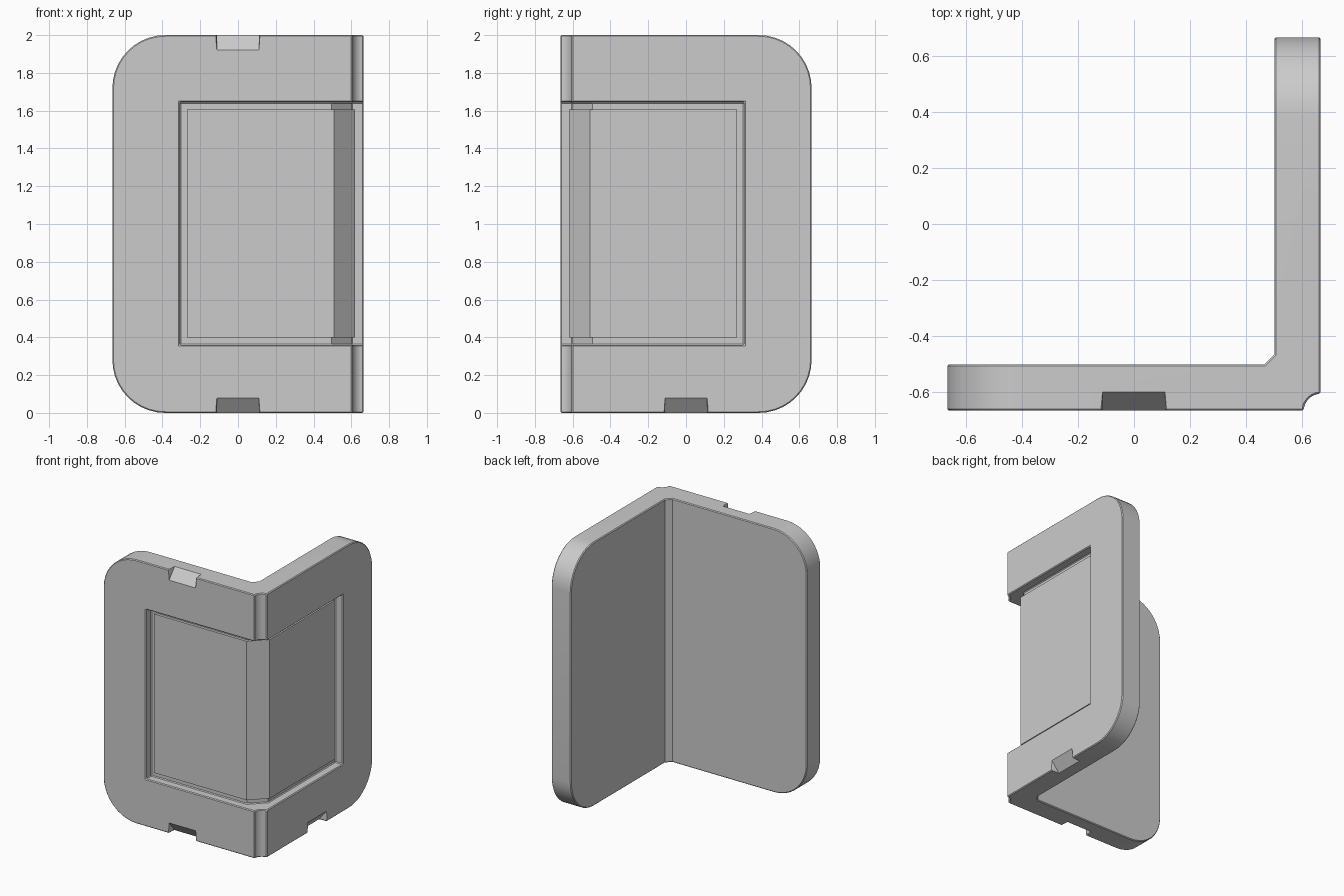
import bpy, bmesh, math
from mathutils import Vector

if "Cube" in bpy.data.objects:
    bpy.data.objects.remove(bpy.data.objects["Cube"])

H = 0.665          # half width of each wing
T = 0.5            # inner face of the walls


def prism(name, pts, sweep, swap=False):
    """Extrude a closed 3D outline along a vector; swap mirrors across the L corner."""
    bm = bmesh.new()
    face = bm.faces.new([bm.verts.new(p) for p in pts])
    new = bmesh.ops.extrude_face_region(bm, geom=[face])["geom"]
    bmesh.ops.translate(bm, vec=Vector(sweep),
                        verts=[v for v in new if isinstance(v, bmesh.types.BMVert)])
    if swap:
        for v in bm.verts:
            v.co = Vector((-v.co.y, -v.co.x, v.co.z))
    bmesh.ops.recalc_face_normals(bm, faces=bm.faces)
    me = bpy.data.meshes.new(name)
    bm.to_mesh(me)
    bm.free()
    ob = bpy.data.objects.new(name, me)
    bpy.context.collection.objects.link(ob)
    return ob


def apply_mod(ob, mod):
    bpy.context.view_layer.objects.active = ob
    bpy.ops.object.modifier_apply(modifier=mod.name)


def cut(ob, tool, op="DIFFERENCE"):
    m = ob.modifiers.new("cut", "BOOLEAN")
    m.operation, m.solver, m.object = op, "EXACT", tool
    tool.hide_render = True
    apply_mod(ob, m)
    bpy.data.objects.remove(tool)


def arc(cx, cy, r, a0, a1, n):
    return [(cx + r * math.cos(math.radians(a0 + (a1 - a0) * i / n)),
             cy + r * math.sin(math.radians(a0 + (a1 - a0) * i / n))) for i in range(n + 1)]


# L-shaped wall with a concave groove down the outer corner
plan = [(-0.8, -T), (-0.8, -H)] + arc(H, -H, 0.06, 180, 90, 6) + \
       [(H, 0.8), (T, 0.8), (T, -0.465), (0.465, -T)]
wall = prism("corner_wall", [(x, y, 0) for x, y in plan], (0, 0, 2))

# Rounded free ends of both wings
r = 0.28
outline = [(1, 0), (1, 2)] + arc(-H + r, 2 - r, r, 90, 180, 10) + arc(-H + r, r, r, 180, 270, 10)
for swap in (False, True):
    cut(wall, prism("outline", [(x, -1, z) for x, z in outline], (0, 2, 0), swap), "INTERSECT")

# Recess wrapping around the corner
recess = [(-0.308, -0.6), (0.495, -0.6), (0.6, -0.495), (0.6, 0.308),
          (1, 0.308), (1, -1), (-0.308, -1)]
cut(wall, prism("recess", [(x, y, 0.36) for x, y in recess], (0, 0, 1.285)))

# Sloped notches in the middle of the top and bottom edges
for swap in (False, True):
    for z0, s in ((2, 1), (0, -1)):
        slope = [(-0.583, z0 + s * 0.02), (-0.682, z0 - s * 0.1), (-0.8, z0 - s * 0.1),
                 (-0.8, z0 + s * 0.02)]
        cut(wall, prism("notch", [(-0.112, y, z) for y, z in slope], (0.222, 0, 0), swap))

# Fine edge softening
b = wall.modifiers.new("bevel", "BEVEL")
b.width, b.segments, b.limit_method = 0.006, 1, "ANGLE"
b.angle_limit = math.radians(60)
b.use_clamp_overlap = False
apply_mod(wall, b)

# Raised plate inside the recess, chamfered at the corner
plate = [(-0.27, -0.62), (0.507, -0.62), (0.62, -0.507), (0.62, 0.27),
         (0.58, 0.27), (0.58, -0.48), (0.48, -0.58), (-0.27, -0.58)]
panel = prism("inset_plate", [(x, y, 0.4) for x, y in plate], (0, 0, 1.205))

# Smooth shading on the curved edges
bpy.ops.object.select_all(action="DESELECT")
for ob in (wall, panel):
    ob.select_set(True)
bpy.context.view_layer.objects.active = wall
bpy.ops.object.shade_smooth_by_angle(angle=math.radians(30))
